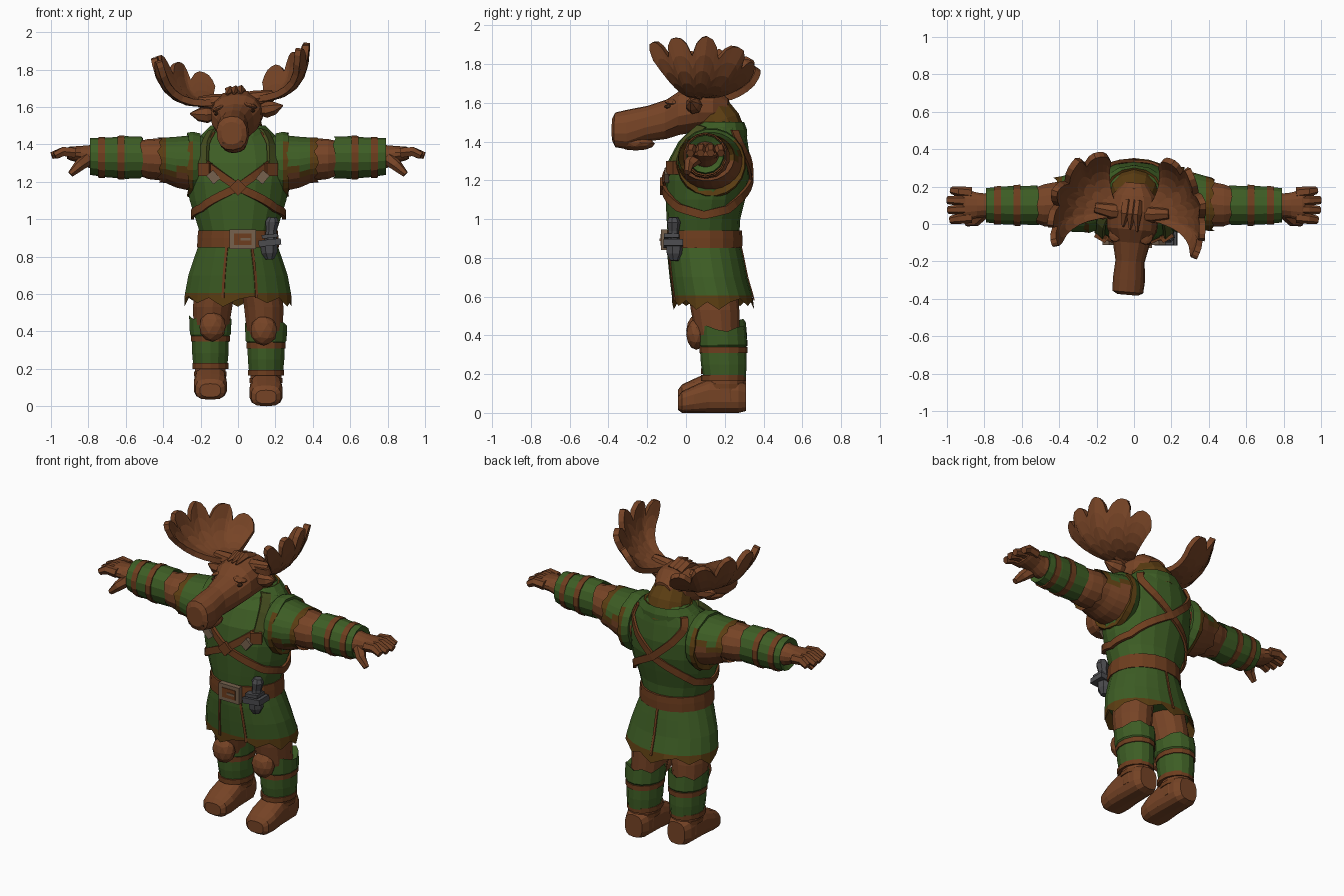
import bpy, bmesh
from math import sin, cos, pi, radians
from mathutils import Vector, Matrix

cube = bpy.data.objects.get("Cube")
if cube:
    bpy.data.objects.remove(cube)


def colour(name, r, g, b):
    m = bpy.data.materials.new(name)
    m.use_nodes = True
    m.diffuse_color = (r, g, b, 1)
    m.node_tree.nodes["Principled BSDF"].inputs["Base Color"].default_value = (r, g, b, 1)
    return m


FUR = colour("fur brown", .182, .057, .019)
LEATHER = colour("leather brown", .155, .047, .013)
GREEN = colour("cloth green", .047, .11, .018)
MOSS = colour("moss green", .062, .078, .014)
OLIVE = colour("olive brown", .105, .047, .006)
STEEL = colour("steel grey", .072, .072, .078)
TAN = colour("buckle tan", .18, .12, .075)
DARK = colour("dark brown", .05, .02, .008)

# The head is tilted and turned slightly about the neck
PIVOT = Vector((0, .1, 1.55))
TILT = (Matrix.Translation(PIVOT) @ Matrix.Rotation(radians(-5), 4, 'Z')
        @ Matrix.Rotation(radians(-5), 4, 'Y') @ Matrix.Translation(-PIVOT))


def make(name, verts, faces, mat, head=False, trim=(), rule=None):
    """Mesh object; the rule picks a material index from a face centre."""
    me = bpy.data.meshes.new(name)
    me.from_pydata([tuple(v) for v in verts], [], faces)
    for m in (mat, *trim):
        me.materials.append(m)
    if rule:
        for p in me.polygons:
            p.material_index = int(rule(p.center))
    bm = bmesh.new()
    bm.from_mesh(me)
    bmesh.ops.recalc_face_normals(bm, faces=bm.faces)
    bm.to_mesh(me)
    bm.free()
    if head:
        me.transform(TILT)
    ob = bpy.data.objects.new(name, me)
    bpy.context.collection.objects.link(ob)
    return ob


def skin(n, rows):
    """Quads between rings of n points, with end caps."""
    f = [(r * n + i, r * n + (i + 1) % n, (r + 1) * n + (i + 1) % n, (r + 1) * n + i)
         for r in range(rows - 1) for i in range(n)]
    return f + [tuple(range(n)), tuple(range((rows - 1) * n, rows * n))]


def loft(name, axis, rings, mat, n=14, jag=None, depth=.015, power=1, **kw):
    """Rings of (position, centre a, centre b, radius a, radius b) along an axis."""
    verts = []
    for k, (p, a, b, ra, rb) in enumerate(rings):
        for i in range(n):
            t = 2 * pi * (i + .5) / n
            c, s = cos(t), sin(t)
            u = a + ra * abs(c) ** power * (1 if c > 0 else -1)
            v = b + rb * abs(s) ** power * (1 if s > 0 else -1)
            q = p + (depth * (-1, .4, 1, -.3, .7)[i % 5] if k == jag else 0)
            verts.append({'x': (q, u, v), 'y': (u, q, v), 'z': (u, v, q)}[axis])
    return make(name, verts, skin(n, len(rings)), mat, **kw)


def limb(name, pts, radii, mat, n=7, **kw):
    pts = [Vector(p) for p in pts]
    verts = []
    for k, p in enumerate(pts):
        d = pts[min(k + 1, len(pts) - 1)] - pts[max(k - 1, 0)]
        q = d.to_track_quat('Z', 'Y')
        verts += [p + q @ Vector((cos(2 * pi * i / n), sin(2 * pi * i / n), 0)) * radii[k] for i in range(n)]
    return make(name, verts, skin(n, len(pts)), mat, **kw)


def solid(name, at, size, mat, round_=False, turn=(0, 'Y'), **kw):
    bm = bmesh.new()
    if round_:
        bmesh.ops.create_icosphere(bm, subdivisions=2, radius=1)
    else:
        bmesh.ops.create_cube(bm, size=2)
    m = Matrix.Translation(at) @ Matrix.Rotation(radians(turn[0]), 4, turn[1]) @ Matrix.Diagonal((*size, 1))
    verts = [m @ v.co for v in bm.verts]
    faces = [[v.index for v in f.verts] for f in bm.faces]
    bm.free()
    return make(name, verts, faces, mat, **kw)


def on_surface(rings, ang, z, off):
    """Point on a vertical loft, pushed outwards."""
    for lo, hi in zip(rings, rings[1:]):
        if z <= hi[0]:
            break
    t = (z - lo[0]) / (hi[0] - lo[0])
    cx, cy, rx, ry = [a + (b - a) * t for a, b in zip(lo[1:], hi[1:])]
    a = radians(ang)
    return Vector((cx + (rx + off) * cos(a), cy + (ry + off) * sin(a), z))


def strap(name, rings, path, width, off, mat, steps=5):
    pts = [tuple(a + (b - a) * i / steps for a, b in zip(p, q))
           for p, q in zip(path, path[1:]) for i in range(steps)] + [path[-1]]
    mid = [on_surface(rings, a, z, 0) for a, z in pts]
    out = [on_surface(rings, a, z, off) for a, z in pts]
    verts = []
    for k in range(len(pts)):
        tan = mid[min(k + 1, len(mid) - 1)] - mid[max(k - 1, 0)]
        side = tan.cross(out[k] - mid[k]).normalized() * width
        verts += [mid[k] - side, mid[k] + side, out[k] + side, out[k] - side]
    return make(name, verts, skin(4, len(pts)), mat)


# Tunic body and skirt
TORSO = [(.84, 0, .09, .2, .185), (.92, 0, .09, .205, .185), (1, 0, .09, .23, .19),
         (1.1, 0, .1, .262, .205), (1.2, 0, .11, .28, .218), (1.3, 0, .12, .285, .212),
         (1.4, 0, .14, .25, .178), (1.47, 0, .17, .18, .135), (1.51, 0, .18, .11, .09)]
loft("tunic", 'z', TORSO, GREEN, n=18)
SKIRT = [(.56, 0, .14, .29, .212), (.605, 0, .135, .286, .208), (.7, 0, .115, .268, .2),
         (.8, 0, .1, .235, .195), (.88, 0, .09, .205, .187)]
loft("skirt", 'z', [(.64, 0, .13, .255, .18)] + SKIRT, GREEN, n=22, jag=1, depth=.028,
     trim=[OLIVE], rule=lambda c: c.z < .615)
for ang in (-106, -70, 90):
    strap("skirt_seam", SKIRT, [(ang, .58), (ang, .72), (ang, .86)], .007, .006, LEATHER)

# Belt, buckle and dagger
loft("belt", 'z', [(.85, 0, .09, .222, .2), (.9, 0, .09, .22, .201), (.94, 0, .09, .216, .199)],
     LEATHER, n=18)
solid("buckle", (.025, -.112, .893), (.07, .016, .052), TAN)
solid("buckle_gap", (.025, -.128, .893), (.046, .004, .03), LEATHER)
solid("buckle_prong", (.04, -.132, .893), (.026, .004, .007), TAN)
limb("dagger_grip", [(.172, -.065, .86), (.178, -.065, .94), (.183, -.065, .985), (.185, -.065, 1.01)],
     (.034, .029, .037, .024), STEEL)
solid("dagger_guard", (.17, -.065, .875), (.06, .05, .017), STEEL, turn=(-6, 'Y'))
solid("dagger_loop", (.17, -.075, .91), (.043, .038, .01), STEEL, turn=(-6, 'Y'))
limb("dagger_tip", [(.165, -.06, .87), (.168, -.06, .82), (.17, -.06, .785)], (.048, .043, .022), STEEL)

# Crossed chest straps, running round the back
LOOP = [(-45, 1.46), (-53, 1.3), (-90, 1.17), (-140, 1.06), (-180, 1.02),
        (-215, 1.05), (-270, 1.2), (-310, 1.38), (-325, 1.46)]
strap("left_chest_strap", TORSO, LOOP, .021, .014, LEATHER)
strap("right_chest_strap", TORSO, [(180 - a, z) for a, z in LOOP], .021, .019, LEATHER)
solid("strap_knot", on_surface(TORSO, -90, 1.17, .018), (.032, .01, .032), LEATHER, turn=(45, 'Y'))

# Collar and neck
loft("collar", 'z', [(1.41, 0, .15, .2, .165), (1.46, 0, .165, .19, .15), (1.5, 0, .175, .15, .125),
                     (1.48, 0, .17, .11, .1)], GREEN, trim=[OLIVE], rule=lambda c: c.z > 1.485)
limb("neck", [(0, .17, 1.4), (0, .15, 1.5), (0, .1, 1.6)], (.15, .13, .1), OLIVE, n=12)

# Head
loft("head", 'y', [(-.38, 0, 1.46, .055, .06), (-.365, 0, 1.46, .082, .09), (-.3, 0, 1.462, .086, .103),
                   (-.2, 0, 1.492, .078, .092), (-.1, 0, 1.515, .1, .102), (-.03, 0, 1.55, .135, .115),
                   (.07, 0, 1.57, .14, .12), (.15, 0, 1.57, .118, .105), (.22, 0, 1.56, .06, .06)],
     FUR, head=True, power=.85)
solid("chin", (0, -.26, 1.388), (.062, .1, .035), FUR, True, head=True)
solid("mouth", (0, -.372, 1.412), (.055, .006, .005), DARK, head=True)
for k, x in enumerate((-.03, 0, .03)):
    limb("forelock", [(x, .12, 1.66), (x, .05, 1.69), (x * 1.3, -.02 - .01 * k, 1.672)],
         (.03, .027, .006), FUR, n=5, head=True)

TIPS = [(.36, -.19, 1.87), (.41, -.06, 1.9), (.4, .14, 1.91), (.29, .33, 1.85), (.12, .37, 1.755)]
BOWS = [(.38, -.02, 1.62), (.4, .03, 1.6), (.38, .1, 1.6), (.31, .2, 1.6), (.17, .25, 1.61)]


def along(points, t):
    k = min(int(t * (len(points) - 1)), len(points) - 2)
    return Vector(points[k]).lerp(Vector(points[k + 1]), t * (len(points) - 1) - k)


def antler(side, s):
    """Cupped palm fanning from the skull into five rounded tines."""
    cols, rows, verts = 31, 7, []
    for i in range(cols):
        t = i / (cols - 1)
        root = Vector((.09, .03 + .07 * t, 1.635))
        reach = (.83, .94, .99, 1, .99, .94)[i % 6]
        for j in range(rows):
            u = reach * j / (rows - 1)
            p = root * (1 - u) ** 2 + along(BOWS, t) * 2 * u * (1 - u) + along(TIPS, t) * u * u
            verts.append((p.x * s, p.y, p.z))
    faces = [(i * rows + j, i * rows + j + 1, (i + 1) * rows + j + 1, (i + 1) * rows + j)
             for i in range(cols - 1) for j in range(rows - 1)]
    ob = make(side + "_antler", verts, faces, FUR, head=True)
    mod = ob.modifiers.new("thickness", 'SOLIDIFY')
    mod.thickness, mod.offset = .034, 0
    limb(side + "_antler_stem", [(.04 * s, .06, 1.63), (.11 * s, .06, 1.635), (.2 * s, .07, 1.645)],
         (.045, .045, .03), FUR, n=8, head=True)


def sleeve_colour(c):
    """Green cap, olive ragged edge, bare arm below; cut higher behind."""
    edge = 1.24 + .07 * (c.y > .12)
    return 2 if c.z < edge else 1 if c.z < edge + .03 or abs(c.x) > .385 else 0


for side, s in (("left", 1), ("right", -1)):
    antler(side, s)
    # Face details and ears
    solid(side + "_eye", (.097 * s, -.085, 1.572), (.012, .02, .01), DARK, True, head=True)
    solid(side + "_brow", (.083 * s, -.06, 1.6), (.04, .045, .014), FUR, True, (20 * s, 'Y'), head=True)
    solid(side + "_nostril", (.05 * s, -.366, 1.485), (.016, .01, .018), DARK, True, head=True)
    limb(side + "_ear", [(.1 * s, .06, 1.575), (.16 * s, .055, 1.572), (.205 * s, .05, 1.577),
                         (.25 * s, .045, 1.587)], (.022, .045, .036, .004), FUR, head=True)
    # Shoulder strap, buckle and pouch
    strap(side + "_shoulder_strap", TORSO, [(-90 + 38 * s, 1.29), (-90 + 43 * s, 1.4), (-90 + 50 * s, 1.48)],
          .028, .022, MOSS)
    solid(side + "_strap_pouch", on_surface(TORSO, -90 + 36 * s, 1.265, .014), (.034, .02, .035), LEATHER,
          turn=(30 * s, 'Z'))
    solid(side + "_strap_buckle", on_surface(TORSO, -90 + 26 * s, 1.225, .02), (.024, .012, .03), TAN,
          turn=(40 * s, 'Y'))
    # Cap sleeve, armhole edge, arm and bracer
    loft(side + "_sleeve", 'x', [(.14 * s, .13, 1.31, .13, .13), (.25 * s, .125, 1.3, .17, .15),
                                 (.33 * s, .115, 1.305, .158, .137), (.385 * s, .11, 1.315, .147, .123),
                                 (.42 * s, .105, 1.317, .144, .12), (.38 * s, .105, 1.317, .115, .1)],
         GREEN, n=24, jag=4, depth=.012, trim=[OLIVE, FUR], rule=sleeve_colour)
    loft(side + "_armhole", 'x', [(.2 * s, .13, 1.295, .165, .165), (.24 * s, .13, 1.29, .18, .18),
                                  (.268 * s, .13, 1.292, .175, .172), (.262 * s, .13, 1.295, .14, .13)],
         GREEN, n=20, jag=2, depth=.006, trim=[OLIVE], rule=lambda c: abs(c.x) > .25 and c.z < 1.4)
    loft(side + "_arm", 'x', [(.3 * s, .11, 1.31, .11, .1), (.42 * s, .105, 1.32, .122, .112),
                              (.48 * s, .1, 1.322, .115, .107), (.52 * s, .1, 1.325, .1, .095),
                              (.7 * s, .1, 1.33, .085, .085),
                              (.8 * s, .1, 1.335, .065, .06), (.84 * s, .1, 1.345, .07, .047),
                              (.9 * s, .1, 1.352, .088, .036), (.915 * s, .1, 1.352, .08, .028)], FUR)
    loft(side + "_bracer", 'x', [(.56 * s, .1, 1.33, .08, .08), (.515 * s, .1, 1.33, .108, .112),
                                 (.6 * s, .1, 1.33, .106, .114), (.7 * s, .1, 1.33, .104, .106),
                                 (.79 * s, .1, 1.335, .094, .098), (.77 * s, .1, 1.335, .06, .06)],
         GREEN, jag=1, depth=.008)
    for x, r in ((.625, .117), (.73, .109)):
        loft(side + "_bracer_band", 'x', [((x - .018) * s, .1, 1.33, r - .004, r + .001),
                                          ((x + .018) * s, .1, 1.33, r - .005, r - .001)], LEATHER)
    # Fingers and thumb
    for k in range(4):
        y, tip = .035 + .044 * k, (.98, .993, .997, .975)[k]
        limb(side + "_finger", [(.87 * s, y, 1.355), (.935 * s, y * 1.1 - .01, 1.362),
                                (tip * s, y * 1.2 - .02, 1.34)], (.03, .028, .021), FUR, n=6)
    limb(side + "_thumb", [(.81 * s, .06, 1.32), (.85 * s, .015, 1.285), (.895 * s, .005, 1.24)],
         (.038, .03, .018), FUR, n=6)
    # Legs: the right one is lifted a little
    d, cx = (0, .15) if s > 0 else (.035, -.148)
    loft(side + "_thigh", 'z', [(.3 + d, cx, .18, .085, .1), (.42 + d, cx * .95, .16, .1, .115),
                                (.53, cx * .92, .15, .108, .125), (.7, cx * .75, .13, .11, .13)], FUR)
    solid(side + "_knee_pad", (cx * .92, .053, .405 + d * .6), (.073, .052, .08), FUR, True)
    loft(side + "_greave", 'z', [(.17 + d, cx, .2, .092, .108), (.25 + d, cx, .195, .1, .118),
                                 (.36 + d, cx, .19, .102, .12), (.38 + d, cx, .19, .08, .09)], GREEN)
    loft(side + "_greave_cuff", 'z', [(.335 + d, cx, .19, .1, .115), (.35 + d, cx, .19, .112, .126),
                                      (.435 + d, cx, .185, .116, .124), (.4 + d, cx, .185, .08, .09)],
         GREEN, jag=2)
    for z, r in ((.325, .107), (.18, .099)):
        loft(side + "_greave_strap", 'z', [(z - .015 + d, cx, .193, r, r + .017),
                                           (z + .015 + d, cx, .193, r, r + .017)], LEATHER)
    loft(side + "_boot_shaft", 'z', [(.06 + d, cx, .205, .085, .1), (.2 + d, cx, .2, .084, .1)], FUR)
    loft(side + "_boot", 'y', [(-.04, cx, .05 + d, .055, .036), (-.02, cx, .056 + d, .08, .056),
                               (.04, cx, .07 + d, .09, .07), (.12, cx, .088 + d, .086, .088),
                               (.27, cx, .085 + d, .08, .085), (.31, cx, .08 + d, .06, .07)],
         FUR, power=.7)
    loft(side + "_boot_band", 'z', [(.125 + d, cx, .198, .09, .109), (.15 + d, cx, .198, .09, .107)], LEATHER)
